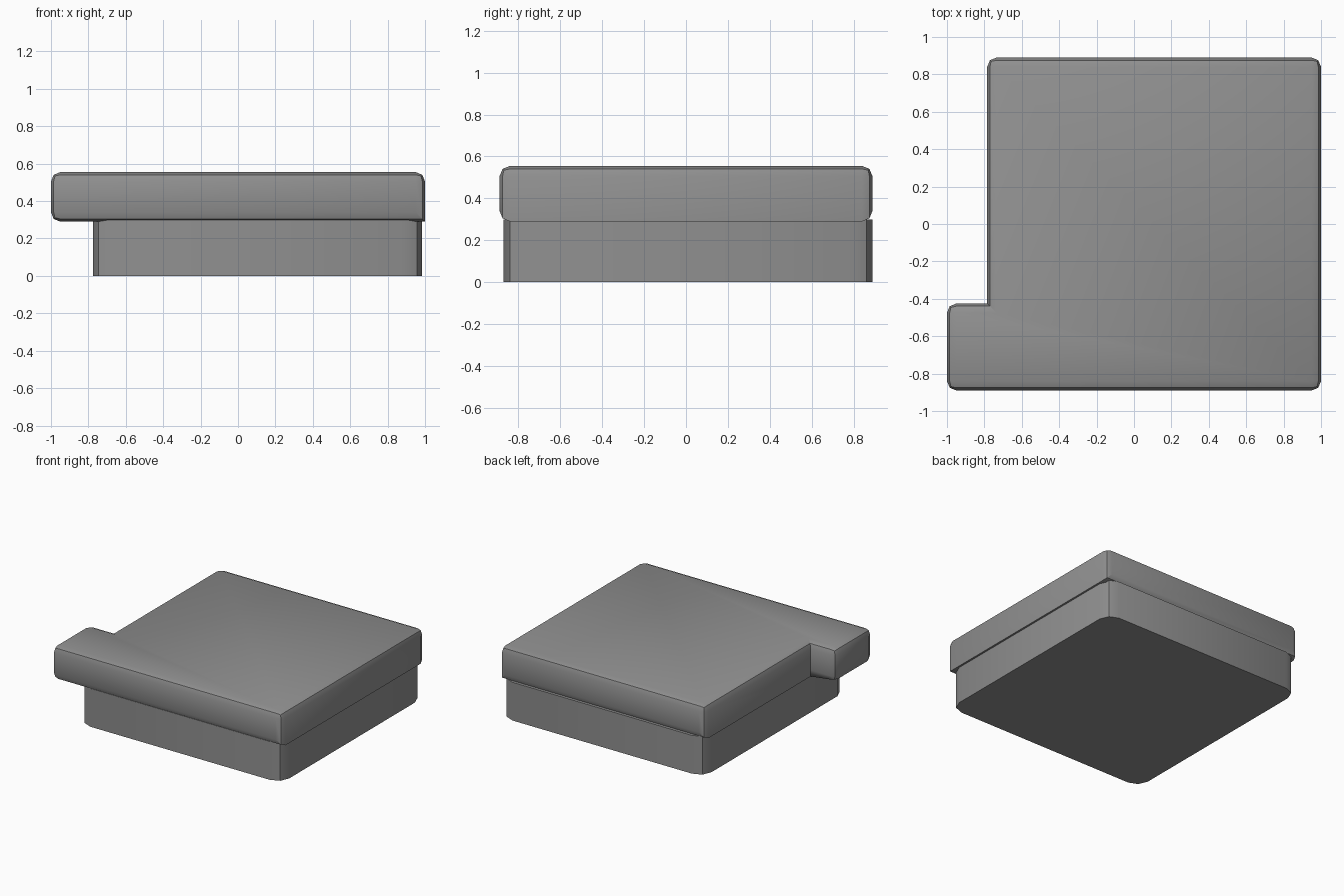
import bpy, bmesh
from math import radians

if "Cube" in bpy.data.objects:
    bpy.data.objects.remove(bpy.data.objects["Cube"])

# Dark grey upholstery
grey = bpy.data.materials.new("dark_grey")
grey.diffuse_color = (0.28, 0.28, 0.28, 1)
grey.use_nodes = True
grey.node_tree.nodes["Principled BSDF"].inputs["Base Color"].default_value = grey.diffuse_color


def prism(name, outline, z0, z1, pick, offset):
    """Extrude an outline upward and round the edges chosen by pick(midpoint, direction)."""
    bm = bmesh.new()
    face = bm.faces.new([bm.verts.new((x, y, z0)) for x, y in outline])
    bmesh.ops.recalc_face_normals(bm, faces=bm.faces)
    top = bmesh.ops.extrude_face_region(bm, geom=[face], use_keep_orig=True)["geom"]
    for v in top:
        if isinstance(v, bmesh.types.BMVert):
            v.co.z = z1
    bmesh.ops.recalc_face_normals(bm, faces=bm.faces)
    edges = [e for e in bm.edges
             if pick((e.verts[0].co + e.verts[1].co) / 2, e.verts[1].co - e.verts[0].co)]
    bmesh.ops.bevel(bm, geom=edges, offset=offset, segments=2, profile=0.5, affect='EDGES')
    bmesh.ops.recalc_face_normals(bm, faces=bm.faces)
    mesh = bpy.data.meshes.new(name)
    bm.to_mesh(mesh)
    bm.free()
    mesh.materials.append(grey)
    ob = bpy.data.objects.new(name, mesh)
    bpy.context.collection.objects.link(ob)
    bpy.ops.object.select_all(action='DESELECT')
    ob.select_set(True)
    bpy.context.view_layer.objects.active = ob
    bpy.ops.object.shade_smooth_by_angle(angle=radians(30))
    return ob


# Base: square block with rounded upright corners
prism("seat_base",
      [(-0.775, -0.87), (0.985, -0.87), (0.985, 0.89), (-0.775, 0.89)],
      0.0, 0.3, lambda m, d: abs(d.z) > 0.1, 0.1)

# Cushion: L-shaped, rounded except the inner corner and the flush bottom side edges
NX, NY, BOTTOM = -0.785, -0.425, 0.29


def cushion_edge(m, d):
    if abs(d.z) > 0.1:
        return not (abs(m.x - NX) < 0.01 and abs(m.y - NY) < 0.01)
    flush_side = abs(d.y) > 0.1 and (m.x > 0.9 or abs(m.x - NX) < 0.01)
    return not (m.z < BOTTOM + 0.01 and flush_side)


prism("seat_cushion",
      [(-1, -0.89), (1, -0.89), (1, 0.89), (NX, 0.89), (NX, NY), (-1, NY)],
      BOTTOM, 0.555, cushion_edge, 0.05)
